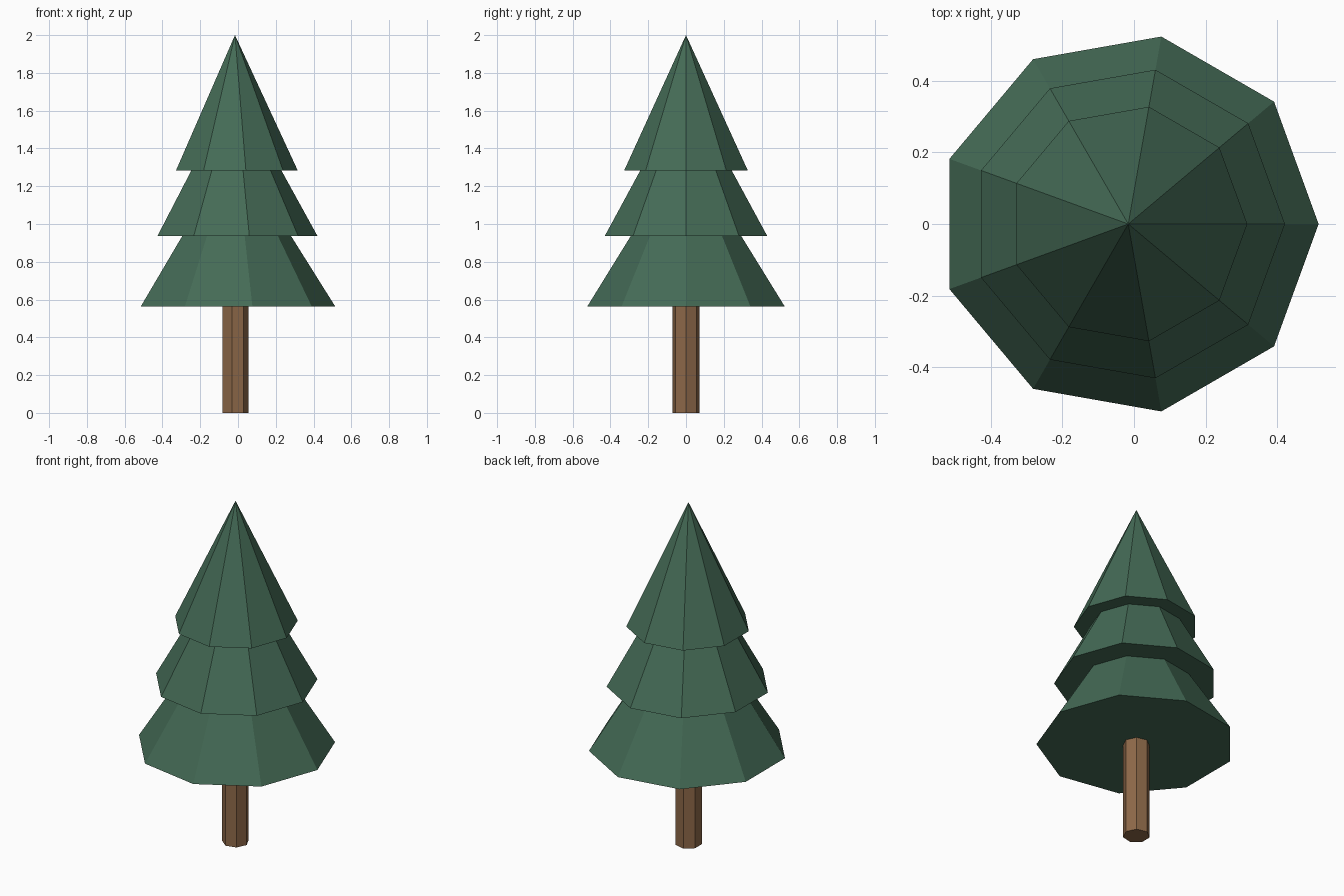
import bpy
import bmesh
from math import cos, sin, tau

CENTRE_X = -0.016

if "Cube" in bpy.data.objects:
    bpy.data.objects.remove(bpy.data.objects["Cube"], do_unlink=True)


def make_material(name, colour):
    mat = bpy.data.materials.new(name)
    mat.use_nodes = True
    mat.diffuse_color = colour
    mat.node_tree.nodes["Principled BSDF"].inputs["Base Color"].default_value = colour
    return mat


def ring(bm, sides, radius, z):
    """Polygon of vertices with its first corner pointing to +x."""
    return [bm.verts.new((radius * cos(tau * i / sides), radius * sin(tau * i / sides), z))
            for i in range(sides)]


def finish(bm, name, mat):
    bmesh.ops.recalc_face_normals(bm, faces=bm.faces)
    mesh = bpy.data.meshes.new(name)
    bm.to_mesh(mesh)
    bm.free()
    mesh.materials.append(mat)
    obj = bpy.data.objects.new(name, mesh)
    obj.location.x = CENTRE_X
    bpy.context.collection.objects.link(obj)
    return obj


def make_cone(name, sides, radius, base, apex, mat):
    bm = bmesh.new()
    rim = ring(bm, sides, radius, base)
    tip = bm.verts.new((0, 0, apex))
    bm.faces.new(rim)
    for i in range(sides):
        bm.faces.new((rim[i], rim[(i + 1) % sides], tip))
    return finish(bm, name, mat)


def make_prism(name, sides, radius, height, mat):
    bm = bmesh.new()
    base = bm.faces.new(ring(bm, sides, radius, 0))
    top = bmesh.ops.extrude_face_region(bm, geom=[base], use_keep_orig=True)
    verts = [v for v in top["geom"] if isinstance(v, bmesh.types.BMVert)]
    bmesh.ops.translate(bm, verts=verts, vec=(0, 0, height))
    return finish(bm, name, mat)


green = make_material("pine green", (0.058, 0.145, 0.092, 1))
brown = make_material("bark brown", (0.27, 0.14, 0.066, 1))

# Trunk, ending just inside the foliage
make_prism("trunk", 7, 0.072, 0.6, brown)

# Foliage tiers: rim radius, rim height, apex height
make_cone("lower_foliage", 9, 0.531, 0.563, 1.41, green)
make_cone("middle_foliage", 9, 0.437, 0.936, 1.73, green)
make_cone("upper_foliage", 9, 0.332, 1.284, 2.0, green)
